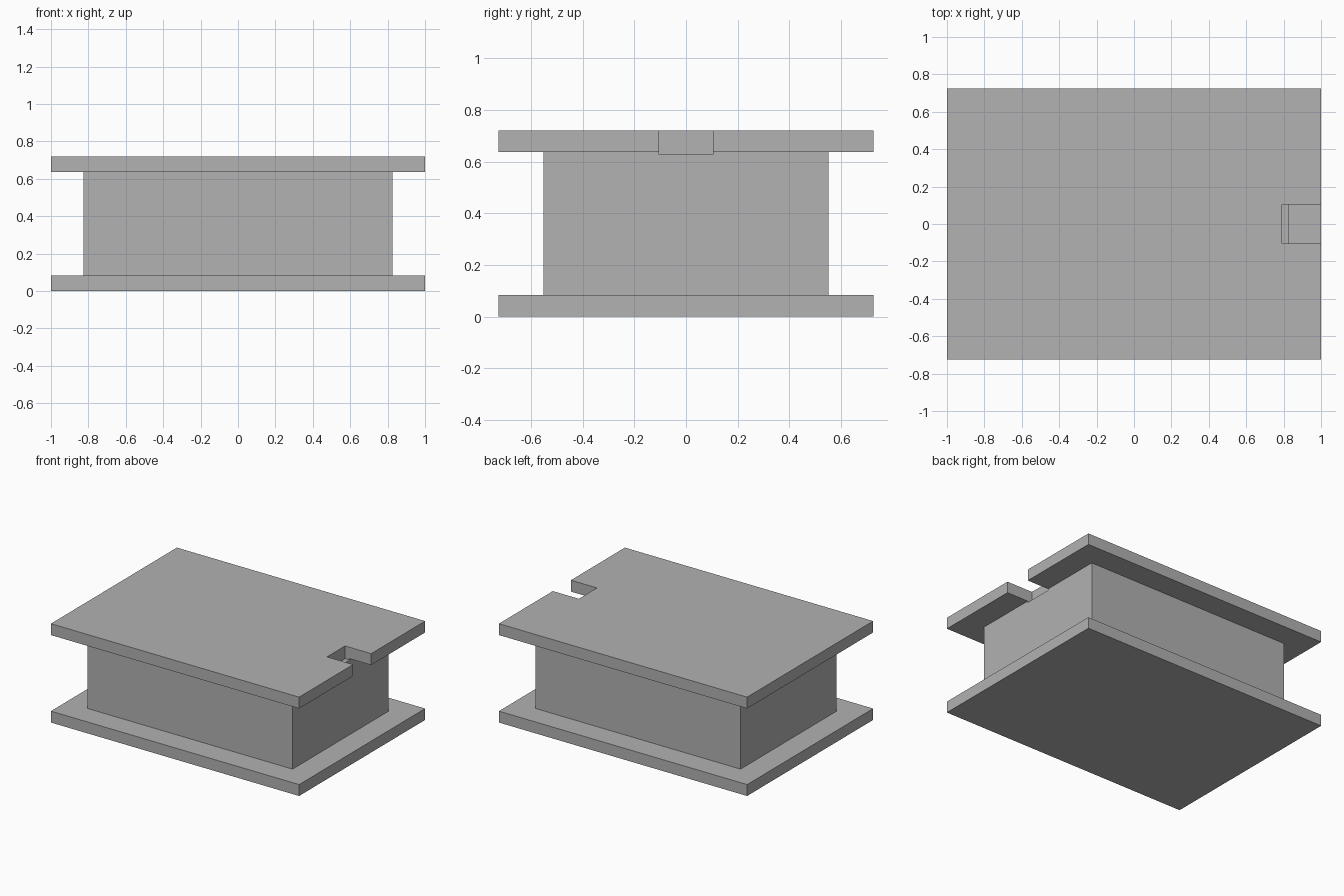
import bpy

cube = bpy.data.objects.get("Cube")
if cube:
    bpy.data.objects.remove(cube, do_unlink=True)

grey = bpy.data.materials.new("plain grey")
grey.use_nodes = True
COLOUR = (0.445, 0.445, 0.445, 1)
grey.diffuse_color = COLOUR
grey.node_tree.nodes["Principled BSDF"].inputs["Base Color"].default_value = COLOUR


def box(name, x, y, z):
    """Box spanning the given (low, high) range on each axis."""
    spans = (x, y, z)
    bpy.ops.mesh.primitive_cube_add(size=1, location=[sum(s) / 2 for s in spans])
    ob = bpy.context.object
    ob.name = name
    ob.scale = [s[1] - s[0] for s in spans]
    bpy.ops.object.transform_apply(location=True, rotation=False, scale=True)
    ob.data.materials.append(grey)
    return ob


# Two wide plates with a narrower block between them
PLATE_X, PLATE_Y = (-1, 1), (-0.725, 0.725)
TOP, PLATE = 0.72, 0.083
bottom_plate = box("bottom_plate", PLATE_X, PLATE_Y, (0, PLATE))
core = box("core_block", (-0.826, 0.826), (-0.552, 0.552), (PLATE, TOP - PLATE))
top_plate = box("top_plate", PLATE_X, PLATE_Y, (TOP - PLATE, TOP))

# Notch through the edge of the top plate, slightly into the core
cutter = box("notch_cutter", (0.79, 1.1), (-0.104, 0.104), (0.627, 0.9))
for part in (core, top_plate):
    cut = part.modifiers.new("notch", "BOOLEAN")
    cut.operation = "DIFFERENCE"
    cut.solver = "EXACT"
    cut.object = cutter
    bpy.context.view_layer.objects.active = part
    bpy.ops.object.modifier_apply(modifier=cut.name)
bpy.data.objects.remove(cutter, do_unlink=True)
